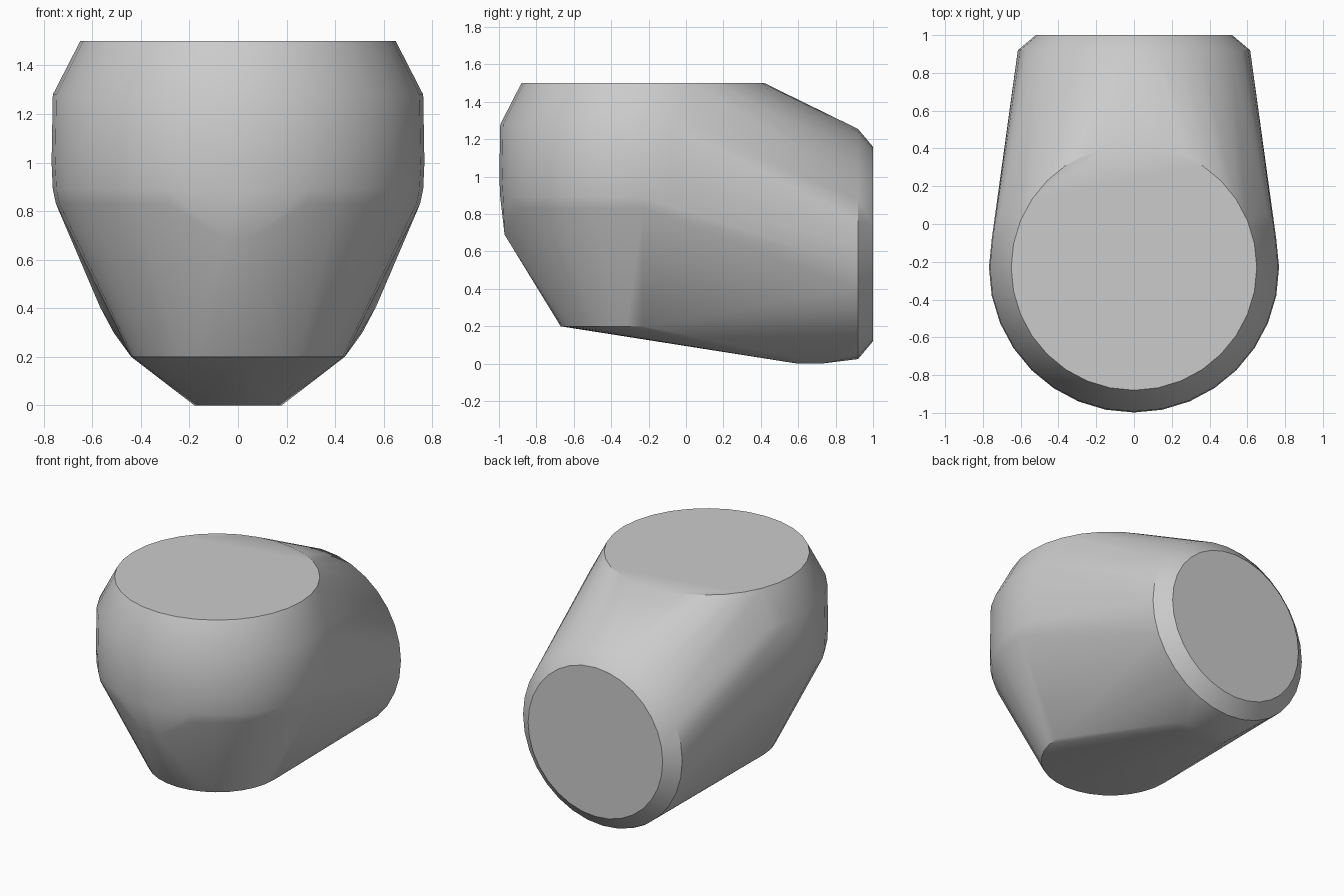
import bpy
import bmesh
from math import cos, sin, radians, tau

# Remove the default cube
cube = bpy.data.objects.get("Cube")
if cube:
    bpy.data.objects.remove(cube, do_unlink=True)

SEGMENTS = 32
AXIS_Y = -0.23      # axis of the upright drum
BACK_Z = 0.64       # axis of the rear barrel

# Plain grey material
grey = bpy.data.materials.new("plain_grey")
grey.use_nodes = True
colour = (0.6, 0.6, 0.6, 1.0)
grey.diffuse_color = colour
grey.node_tree.nodes["Principled BSDF"].inputs["Base Color"].default_value = colour

bm = bmesh.new()


def ring(radius, place):
    """Add a circle of points; place maps circle coordinates into space."""
    for i in range(SEGMENTS):
        a = tau * i / SEGMENTS
        bm.verts.new(place(radius * cos(a), radius * sin(a)))


# Upright drum: flat base, wide waist, chamfered top
for z, radius in ((0.2, 0.44), (0.83, 0.75), (0.89, 0.763),
                  (1.0, 0.768), (1.28, 0.763), (1.5, 0.65)):
    ring(radius, lambda u, v: (u, AXIS_Y + v, z))

# Rear barrel with chamfered end
for y, radius in ((0.92, 0.615), (1.0, 0.52)):
    ring(radius, lambda u, v: (u, y, BACK_Z + v))

# Chin points at the front and keel points underneath
for side in (-1, 1):
    for x, y, z in ((0.06, -0.97, 0.69), (0.16, 0.6, 0.0), (0.18, 0.72, 0.0)):
        bm.verts.new((side * x, y, z))

# Wrap everything in one convex skin
result = bmesh.ops.convex_hull(bm, input=bm.verts[:])
spare = {g for g in result["geom_interior"] + result["geom_unused"]
         if isinstance(g, bmesh.types.BMVert)}
bmesh.ops.delete(bm, geom=list(spare), context='VERTS')
bmesh.ops.dissolve_limit(bm, angle_limit=radians(0.3),
                         verts=bm.verts[:], edges=bm.edges[:])
bmesh.ops.recalc_face_normals(bm, faces=bm.faces[:])

mesh = bpy.data.meshes.new("body_shell")
bm.to_mesh(mesh)
bm.free()
mesh.materials.append(grey)
body = bpy.data.objects.new("body_shell", mesh)
bpy.context.collection.objects.link(body)

# Smooth shading with crisp rims
bpy.ops.object.select_all(action='DESELECT')
body.select_set(True)
bpy.context.view_layer.objects.active = body
bpy.ops.object.shade_smooth_by_angle(angle=radians(30))
